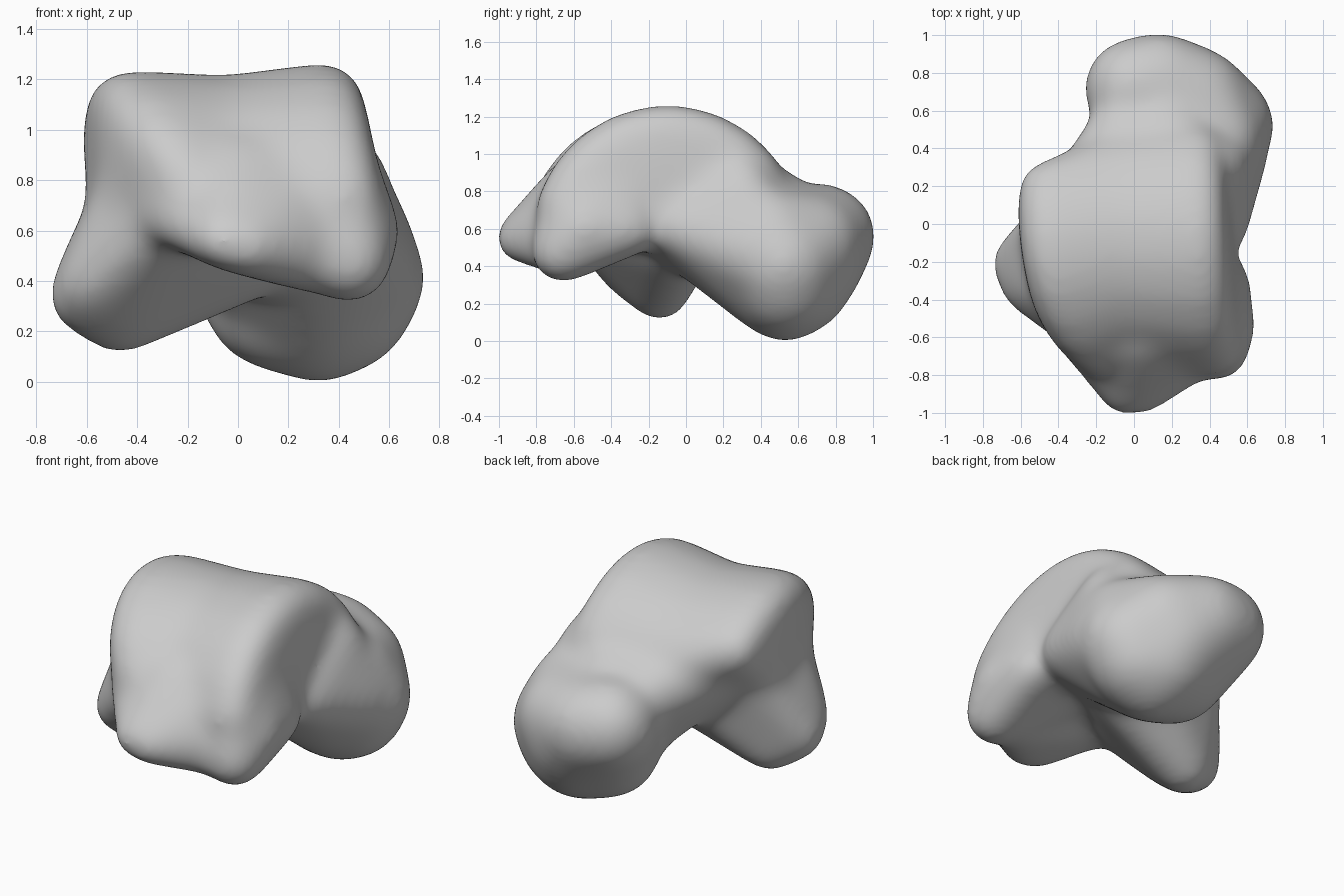
import bpy
import bmesh
from math import cos, sin, radians
from mathutils import Vector

old = bpy.data.objects.get("Cube")
if old:
    bpy.data.objects.remove(old, do_unlink=True)


def add_hull(target, balls):
    """Stretch a convex skin over a few balls (x, y, z, radius)."""
    part = bmesh.new()
    for x, y, z, r in balls:
        ball = bmesh.new()
        # tighter balls are drawn larger, as softening shrinks them more
        bmesh.ops.create_icosphere(ball, subdivisions=3, radius=r + 0.0027 / r)
        for v in ball.verts:
            part.verts.new(v.co + Vector((x, y, z)))
        ball.free()
    hull = bmesh.ops.convex_hull(part, input=part.verts[:])
    spare = {g for g in hull["geom_interior"] + hull["geom_unused"]
             if isinstance(g, bmesh.types.BMVert)}
    bmesh.ops.delete(part, geom=list(spare), context="VERTS")
    bmesh.ops.recalc_face_normals(part, faces=part.faces[:])
    mesh = bpy.data.meshes.new("hull")
    part.to_mesh(mesh)
    part.free()
    target.from_mesh(mesh)
    bpy.data.meshes.remove(mesh)


def rim(x_back, x_front, y, reach, back, front, steps=9):
    """Balls along an arch that runs from back to front over the top."""
    balls = []
    for i in range(steps):
        t = i / (steps - 1)
        angle = radians(back + (front - back) * t)
        balls.append((x_back + (x_front - x_back) * t ** 2.5,
                      y + reach * cos(angle), 0.53 + reach * sin(angle), 0.14))
    return balls


# Arched body: two rims with a shallow groove between them
right_rim = rim(-0.46, -0.12, -0.16, 0.55, 52, 163)
groove = rim(-0.06, 0.0, -0.1, 0.53, 32, 160)
left_rim = rim(0.33, 0.42, -0.1, 0.58, 38, 160)
core = [(-0.1, 0.0, 0.7, 0.2), (-0.05, -0.45, 0.7, 0.14)]
right_wall = [(-0.45, -0.1, 0.68, 0.13), (-0.4, -0.38, 0.68, 0.13)]
left_wall = [(0.36, -0.1, 0.64, 0.14)]

# Bulge at the lower front left
left_bulge = [(0.34, -0.4, 1.0, 0.14), (0.42, -0.62, 0.72, 0.14),
              (0.44, -0.66, 0.48, 0.16), (0.48, -0.55, 0.6, 0.15),
              (0.47, -0.3, 0.6, 0.13), (0.1, -0.3, 0.7, 0.15),
              (0.1, -0.55, 0.64, 0.14)]

# Wide pointed knob at the front
front_knob = [(-0.06, -0.9, 0.56, 0.09), (0.04, -0.89, 0.54, 0.1),
              (-0.27, -0.6, 0.68, 0.12), (0.25, -0.71, 0.56, 0.14),
              (0.32, -0.66, 0.5, 0.14), (0.25, -0.61, 0.74, 0.14),
              (0.0, -0.6, 0.82, 0.15)]

# Low spur on the right side
side_spur = [(-0.6, -0.21, 0.34, 0.14), (-0.47, -0.14, 0.26, 0.14),
             (-0.57, -0.33, 0.39, 0.12), (-0.35, -0.49, 0.59, 0.12),
             (-0.45, -0.02, 0.68, 0.13), (-0.42, -0.35, 0.72, 0.13),
             (-0.1, 0.0, 0.6, 0.2), (0.1, -0.05, 0.52, 0.16)]

# Neck and rounded oval head at the back
neck = [(0.3, 0.48, 0.3, 0.27), (0.25, -0.05, 0.65, 0.22),
        (0.45, -0.02, 0.6, 0.14), (0.46, 0.4, 0.47, 0.25),
        (0.43, 0.3, 0.83, 0.14), (0.18, 0.48, 0.73, 0.18),
        (-0.05, 0.46, 0.68, 0.2), (-0.3, 0.12, 0.8, 0.18)]
head = [(0.0, 0.72, 0.58, 0.26), (0.13, 0.75, 0.56, 0.26),
        (0.46, 0.52, 0.41, 0.28), (0.32, 0.53, 0.28, 0.28),
        (0.15, 0.52, 0.33, 0.28), (0.41, 0.53, 0.32, 0.28),
        (0.26, 0.67, 0.43, 0.28), (0.3, 0.6, 0.32, 0.28),
        (0.33, 0.66, 0.52, 0.27), (0.48, 0.45, 0.62, 0.18)]

bm = bmesh.new()
for balls in (right_rim + groove + core + right_wall,
              groove + left_rim + core + left_wall,
              left_bulge, front_knob, side_spur, neck, head):
    add_hull(bm, balls)
mesh = bpy.data.meshes.new("bone_body")
bm.to_mesh(mesh)
bm.free()
bone = bpy.data.objects.new("bone_body", mesh)
bpy.context.collection.objects.link(bone)

# Fuse the parts into one skin and soften every crease
remesh = bone.modifiers.new("fuse", "REMESH")
remesh.mode = "VOXEL"
remesh.voxel_size = 0.02
smooth = bone.modifiers.new("soften", "SMOOTH")
smooth.factor = 0.5
smooth.iterations = 110
graph = bpy.context.evaluated_depsgraph_get()
skin = bpy.data.meshes.new_from_object(bone.evaluated_get(graph))
bone.modifiers.clear()
bone.data = skin
bpy.data.meshes.remove(mesh)

# Plain grey surface
grey = bpy.data.materials.new("bone_grey")
grey.use_nodes = True
colour = (0.6, 0.6, 0.6, 1)
grey.diffuse_color = colour
grey.node_tree.nodes["Principled BSDF"].inputs["Base Color"].default_value = colour
skin.materials.clear()
skin.materials.append(grey)
for p in skin.polygons:
    p.use_smooth = True
